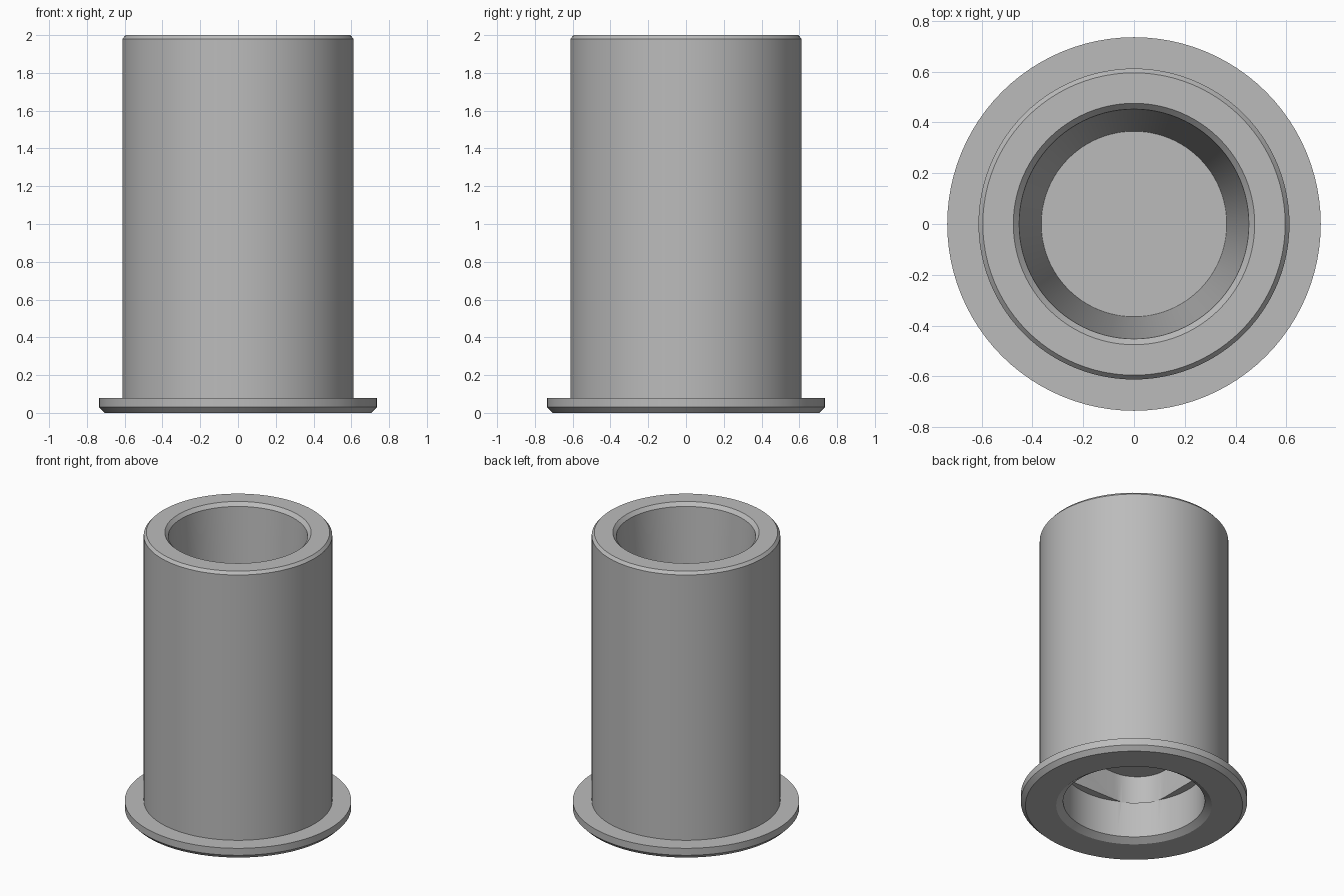
import bpy, bmesh, math

SEGMENTS = 96

cube = bpy.data.objects.get("Cube")
if cube:
    bpy.data.objects.remove(cube, do_unlink=True)

grey = bpy.data.materials.new("plain grey")
grey.use_nodes = True
color = (0.5, 0.5, 0.5, 1)
grey.diffuse_color = color
grey.node_tree.nodes["Principled BSDF"].inputs["Base Color"].default_value = color


def make_object(name, bm):
    bmesh.ops.recalc_face_normals(bm, faces=bm.faces)
    mesh = bpy.data.meshes.new(name)
    bm.to_mesh(mesh)
    bm.free()
    mesh.materials.append(grey)
    obj = bpy.data.objects.new(name, mesh)
    bpy.context.collection.objects.link(obj)
    return obj


def lathe(name, profile):
    """Spin a (radius, height) profile around z."""
    bm = bmesh.new()
    verts = [bm.verts.new((r, 0, z)) for r, z in profile]
    edges = [bm.edges.new(pair) for pair in zip(verts, verts[1:])]
    bmesh.ops.spin(bm, geom=verts + edges, cent=(0, 0, 0), axis=(0, 0, 1),
                   angle=math.tau, steps=SEGMENTS, use_duplicate=False)
    bmesh.ops.remove_doubles(bm, verts=bm.verts, dist=0.0005)
    return make_object(name, bm)


def rounded_square_prism(name, half, radius, z0, z1):
    bm = bmesh.new()
    ring = []
    for corner in range(4):
        mid = math.radians(45 + 90 * corner)
        reach = (half - radius) * math.sqrt(2)
        for step in range(13):
            a = mid + math.radians(-45 + 7.5 * step)
            ring.append(bm.verts.new((reach * math.cos(mid) + radius * math.cos(a),
                                      reach * math.sin(mid) + radius * math.sin(a), z0)))
    face = bm.faces.new(ring)
    top = bmesh.ops.extrude_face_region(bm, geom=[face])["geom"]
    bmesh.ops.translate(bm, vec=(0, 0, z1 - z0),
                        verts=[v for v in top if isinstance(v, bmesh.types.BMVert)])
    return make_object(name, bm)


# Flanged sleeve: lower bore, chamfered flange, barrel, tapered cup
sleeve = lathe("flanged_sleeve", [
    (0, 0.29), (0.46, 0.29), (0.46, 0.03), (0.505, 0),
    (0.705, 0), (0.735, 0.03), (0.735, 0.08), (0.612, 0.08),
    (0.612, 1.98), (0.595, 2), (0.475, 2), (0.452, 1.975),
    (0.365, 0.6), (0, 0.6)])

# Rounded square socket above the lower bore
cutter = rounded_square_prism("socket_cutter", 0.406, 0.23, 0.285, 0.49)
cutter.hide_render = True
cut = sleeve.modifiers.new("socket", "BOOLEAN")
cut.operation = "DIFFERENCE"
cut.solver = "EXACT"
cut.object = cutter

bpy.ops.object.select_all(action="DESELECT")
sleeve.select_set(True)
bpy.context.view_layer.objects.active = sleeve
bpy.ops.object.modifier_apply(modifier=cut.name)
bpy.data.objects.remove(cutter, do_unlink=True)
bpy.ops.object.shade_smooth_by_angle(angle=math.radians(25))
